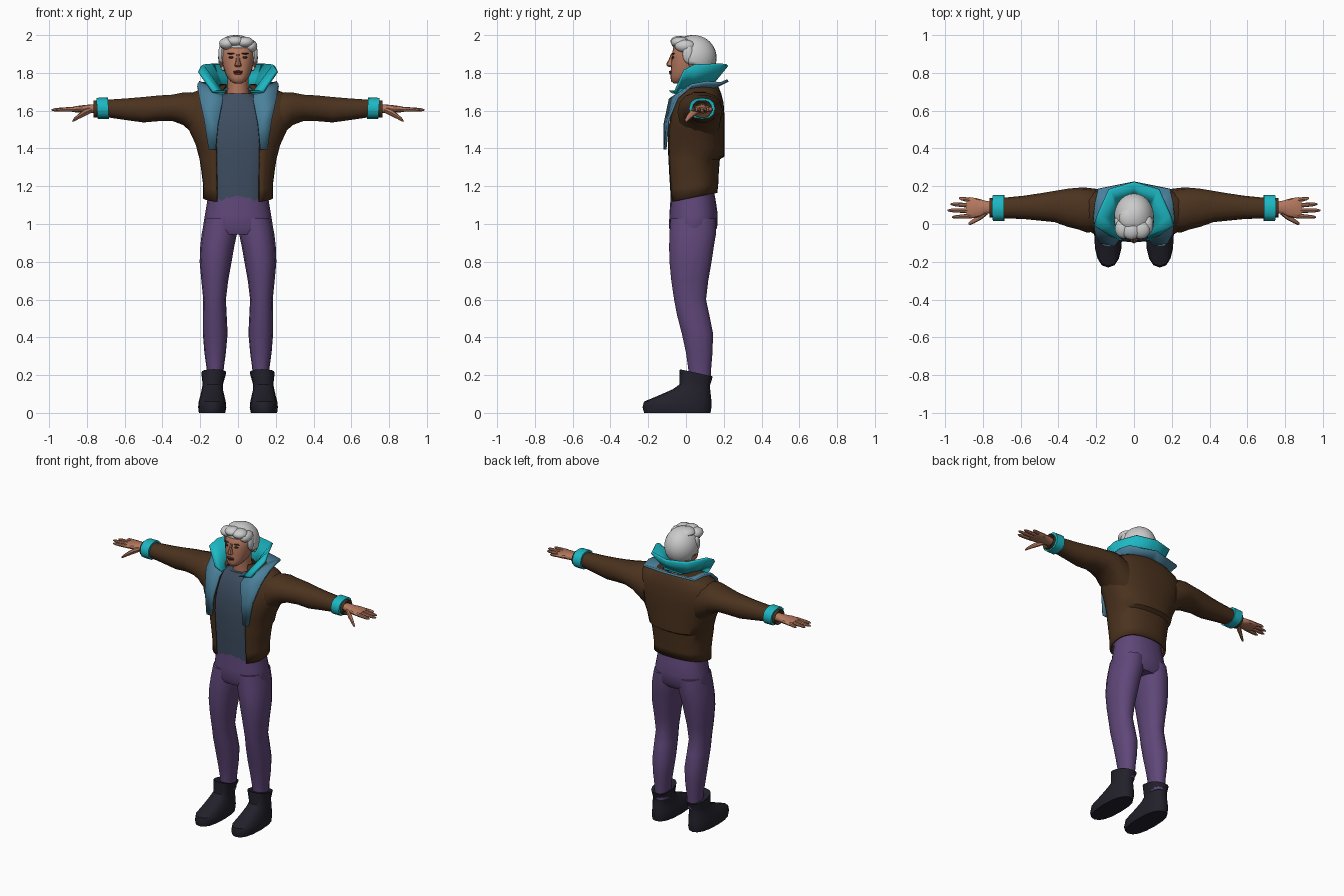
import bpy, bmesh, math
from mathutils import Matrix, Vector

COL = dict(brown=(.07, .032, .013), purple=(.115, .062, .19), black=(.016, .015, .024),
           slate=(.048, .076, .12), blue=(.07, .22, .33), teal=(.012, .48, .55),
           skin=(.46, .19, .115), lips=(.12, .02, .02), dark=(.03, .02, .015))
MATS = {}
for k, c in COL.items():
    MATS[k] = bpy.data.materials.new(k)
    MATS[k].diffuse_color = (*c, 1)


def finish(name, bm, col, mirror=False, thick=0, angle=40, flip=False):
    bmesh.ops.recalc_face_normals(bm, faces=bm.faces)
    me = bpy.data.meshes.new(name)
    bm.to_mesh(me)
    bm.free()
    me.shade_smooth()
    me.set_sharp_from_angle(angle=math.radians(angle))
    ob = bpy.data.objects.new(name, me)
    bpy.context.collection.objects.link(ob)
    if col:
        me.materials.append(MATS[col])
    if mirror:
        m = ob.modifiers.new("mirror", 'MIRROR')
        m.use_clip = True
        m.merge_threshold = .002
    if thick:
        s = ob.modifiers.new("thickness", 'SOLIDIFY')
        s.thickness = thick
        s.offset = 0
    return ob


def loft(name, rings, col, axis='z', n=16, p=2, gaps=None, **kw):
    """Superellipse rings (w, u0, u1, v0, v1[, tilt]) stacked along an axis; gaps opens the front."""
    bm = bmesh.new()
    rows = []
    for i, r in enumerate(rings):
        w, u0, u1, v0, v1 = r[:5]
        tilt = r[5] if len(r) > 5 else 0
        ru, rv = (u1 - u0) / 2, (v1 - v0) / 2
        if gaps:
            a = math.acos(min(1, gaps[i] / ru) ** (p / 2))
            ts = [-a + (math.pi + 2 * a) * j / n for j in range(n + 1)]
        else:
            ts = [2 * math.pi * j / n for j in range(n)]
        row = []
        for t in ts:
            c, s = math.cos(t), math.sin(t)
            du = ru * math.copysign(abs(c) ** (2 / p), c)
            dv = rv * math.copysign(abs(s) ** (2 / p), s)
            u, v, h = (u0 + u1) / 2 + du, (v0 + v1) / 2 + dv, w + tilt * dv
            row.append(bm.verts.new({'z': (u, v, h), 'x': (h, u, v), 'y': (u, h, v)}[axis]))
        rows.append(row)
    m = len(rows[0])
    for a, b in zip(rows, rows[1:]):
        for j in range(m if not gaps else m - 1):
            k = (j + 1) % m
            bm.faces.new((a[j], a[k], b[k], b[j]))
    if not gaps:
        bm.faces.new(rows[0])
        bm.faces.new(rows[-1])
    return finish(name, bm, col, **kw)


def sym(*rings):
    """Rings centred on x = 0: (z, half width, y0, y1[, tilt])."""
    return [(r[0], -r[1], r[1], *r[2:]) for r in rings]


def strip(name, pairs, col, thick):
    """Ribbon between inner and outer edge points, mirrored across x."""
    bm = bmesh.new()
    vs = [[bm.verts.new(q) for q in pr] for pr in pairs]
    for a, b in zip(vs, vs[1:]):
        bm.faces.new((a[0], a[1], b[1], b[0]))
    return finish(name, bm, col, mirror=True, thick=thick, angle=20)


def blobs(name, items, col, **kw):
    """Ellipsoids given as (centre, radii)."""
    bm = bmesh.new()
    for c, r in items:
        bmesh.ops.create_uvsphere(bm, u_segments=14, v_segments=8, radius=1,
                                  matrix=Matrix.Translation(c) @ Matrix.Diagonal((*r, 1)))
    return finish(name, bm, col, **kw)


# Trousers
loft("trouser_hips", sym((1.19, .155, -.08, .145), (1.12, .163, -.083, .158), (1.05, .175, -.088, .168),
                         (.98, .186, -.09, .165), (.945, .17, -.075, .14)), "purple", n=20, p=2.3)
loft("trouser_leg", [(1.03, .005, .175, -.085, .162), (.95, .005, .192, -.09, .162), (.88, .02, .2, -.092, .15),
                     (.8, .034, .203, -.09, .138), (.7, .052, .194, -.08, .12), (.6, .064, .184, -.065, .108),
                     (.52, .06, .186, -.05, .125), (.42, .055, .186, -.024, .145), (.32, .064, .178, -.002, .142),
                     (.24, .075, .167, .01, .135), (.15, .08, .165, .015, .13)], "purple", n=14, p=2.2, mirror=True)

# Boots
loft("boot", [(0, .068, .207, -.222, .13), (.03, .062, .211, -.23, .135), (.06, .065, .208, -.222, .135),
              (.09, .072, .2, -.15, .132), (.125, .08, .192, -.07, .128), (.15, .08, .187, -.035, .128),
              (.212, .062, .194, -.033, .142, -.22), (.205, .078, .178, -.015, .125, -.2)],
     "black", n=16, p=2.4, mirror=True)

# Shirt
loft("shirt", sym((1.125, .155, -.08, .14), (1.25, .165, -.088, .15), (1.4, .19, -.096, .16), (1.52, .21, -.09, .165),
                  (1.62, .18, -.068, .16), (1.665, .12, -.045, .15), (1.69, .075, -.03, .14)), "slate", n=24, p=2.5)

# Jacket body, open at the front
loft("jacket_body", sym((1.14, .18, -.09, .16, .2), (1.2, .178, -.096, .165, .12), (1.28, .188, -.1, .168),
                        (1.345, .198, -.103, .174), (1.36, .202, -.104, .198), (1.42, .218, -.104, .198),
                        (1.5, .255, -.097, .198), (1.57, .283, -.082, .198), (1.64, .285, -.06, .193),
                        (1.685, .25, -.038, .182), (1.715, .18, -.015, .17), (1.735, .09, .01, .16)),
     "brown", n=26, p=2.4, thick=.012, gaps=[.112, .112, .113, .114, .114, .115, .112, .105, .095, .085, .075, .06])

# Sleeves, cuffs
loft("sleeve", [(.19, -.04, .185, 1.43, 1.695), (.25, -.045, .192, 1.485, 1.7), (.29, -.03, .192, 1.522, 1.698),
                (.35, -.015, .187, 1.545, 1.686), (.42, .01, .175, 1.543, 1.682), (.5, .018, .162, 1.536, 1.674),
                (.58, .026, .15, 1.547, 1.667), (.68, .03, .14, 1.562, 1.66), (.765, .034, .137, 1.562, 1.655),
                (.75, .05, .12, 1.58, 1.64)], "brown", axis='x', n=14, p=2.2, mirror=True)
loft("sleeve_cuff", [(.688, .03, .14, 1.565, 1.655), (.686, .016, .154, 1.555, 1.67, .05),
                     (.746, .016, .154, 1.556, 1.668, .08), (.746, .035, .137, 1.565, 1.655)],
     "teal", axis='x', n=12, p=2.4, mirror=True)

# Hands
loft("palm", [(.74, .06, .115, 1.585, 1.635), (.79, .052, .124, 1.588, 1.632), (.83, .035, .136, 1.59, 1.628),
              (.87, .028, .142, 1.592, 1.622), (.885, .034, .138, 1.596, 1.618)],
     "skin", axis='x', n=12, p=2.4, mirror=True)
for nm, y0, y1, tip in (("index", .042, .036, .963), ("middle", .07, .072, .987),
                        ("ring", .098, .105, .97), ("little", .125, .137, .925)):
    rings = []
    for f, r in ((0, .012), (.45, .0115), (.85, .009), (1, .004)):
        y, z = y0 + (y1 - y0) * f, 1.608 - .004 * f
        rings.append((.865 + (tip - .865) * f, y - r, y + r, z - r, z + r))
    loft(nm + "_finger", rings, "skin", axis='x', n=8, mirror=True)
loft("thumb", [(.775, .05, .09, 1.59, 1.62), (.81, .022, .06, 1.572, 1.61), (.845, .004, .032, 1.555, 1.583),
               (.868, -.006, .014, 1.542, 1.562), (.876, -.003, .007, 1.541, 1.549)],
     "skin", axis='x', n=8, mirror=True)

# Neck and head
loft("neck", sym((1.6, .07, -.02, .13), (1.68, .06, -.012, .12), (1.74, .056, -.015, .11), (1.83, .058, -.02, .11)),
     "skin", n=14)
loft("head", sym((1.745, .022, -.066, -.02), (1.755, .038, -.078, .01), (1.775, .056, -.082, .05),
                 (1.8, .069, -.081, .085), (1.84, .08, -.08, .115), (1.88, .087, -.077, .13),
                 (1.93, .083, -.068, .125), (1.965, .058, -.03, .1)), "skin", n=20, p=2.2)
loft("nose", sym((1.832, .012, -.092, -.06), (1.838, .019, -.102, -.06), (1.85, .015, -.104, -.06),
                 (1.87, .01, -.092, -.06), (1.9, .009, -.08, -.06)), "skin", n=8)
blobs("ear", [((.088, .03, 1.86), (.01, .02, .032))], "skin", mirror=True)
blobs("lips", [((0, -.08, 1.806), (.027, .01, .006)), ((0, -.08, 1.797), (.022, .009, .007))], "lips")
blobs("eye", [((.036, -.069, 1.882), (.014, .008, .006))], "dark", mirror=True)
blobs("eyebrow", [((.038, -.068, 1.902), (.02, .009, .004))], "dark", mirror=True)

# Hair: cap cut away around the face, with swept locks on top
bm = bmesh.new()
bmesh.ops.create_uvsphere(bm, u_segments=28, v_segments=20, radius=1,
                          matrix=Matrix.Translation((0, .04, 1.88)) @ Matrix.Diagonal((.1, .117, .115, 1)))
cut = [f for f in bm.faces if (lambda c: c.z < 1.815 or (c.y < .015 and c.z < 1.935)
                               or (c.y < .06 and c.z < 1.845))(f.calc_center_median())]
bmesh.ops.delete(bm, geom=cut, context='FACES')
finish("hair_cap", bm, None, thick=.01)
blobs("hair_locks", [((-.058, -.025, 1.955), (.043, .053, .033)), ((-.015, -.035, 1.968), (.05, .048, .028)),
                     ((.035, -.03, 1.962), (.05, .05, .03)), ((.068, -.005, 1.942), (.035, .055, .034)),
                     ((-.02, .03, 1.972), (.06, .06, .028)), ((.088, .012, 1.9), (.017, .03, .05)),
                     ((-.088, .012, 1.9), (.017, .03, .05))], None)

# Collars
strip("lower_collar_and_lapel", [
    ((.118, -.112, 1.395), (.155, -.11, 1.395)), ((.105, -.112, 1.53), (.178, -.095, 1.55)),
    ((.08, -.085, 1.66), (.205, -.045, 1.67)), ((.082, -.03, 1.69), (.215, .03, 1.735)),
    ((.09, .04, 1.7), (.207, .11, 1.75)), ((.075, .12, 1.71), (.19, .185, 1.745)),
    ((0, .145, 1.72), (0, .222, 1.76))], "blue", .014)
strip("upper_collar", [
    ((.066, -.085, 1.7), (.135, -.055, 1.702)), ((.078, -.05, 1.69), (.207, -.01, 1.81)),
    ((.086, .03, 1.7), (.19, .045, 1.84)), ((.078, .1, 1.72), (.13, .18, 1.845)),
    ((0, .13, 1.735), (0, .218, 1.842))], "teal", .016)
